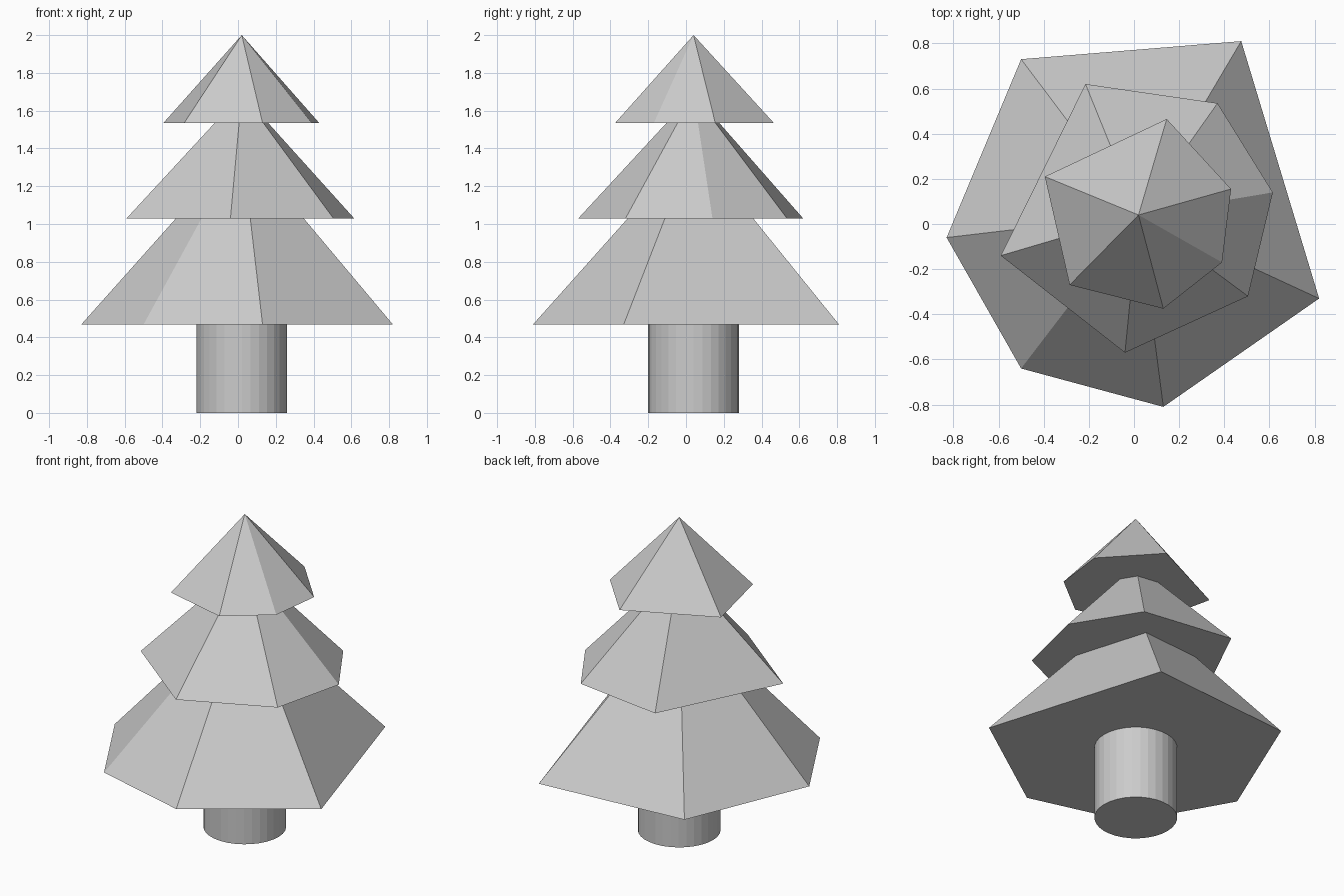
import bpy
import bmesh
from mathutils import Vector

cube = bpy.data.objects.get("Cube")
if cube:
    bpy.data.objects.remove(cube, do_unlink=True)

AXIS = Vector((0.02, 0.04))  # shared centre line of trunk and tiers

grey = bpy.data.materials.new("light_grey")
grey.use_nodes = True
colour = (0.6, 0.6, 0.6, 1)
grey.diffuse_color = colour
grey.node_tree.nodes["Principled BSDF"].inputs["Base Color"].default_value = colour


def add_object(name, bm):
    bmesh.ops.recalc_face_normals(bm, faces=bm.faces)
    mesh = bpy.data.meshes.new(name)
    bm.to_mesh(mesh)
    bm.free()
    mesh.materials.append(grey)
    obj = bpy.data.objects.new(name, mesh)
    bpy.context.collection.objects.link(obj)
    return obj


def add_tier(name, base_z, tip_z, outline):
    """Closed pyramid over an uneven six-sided base."""
    bm = bmesh.new()
    base = [bm.verts.new((x, y, base_z)) for x, y in outline]
    tip = bm.verts.new((AXIS.x, AXIS.y, tip_z))
    bm.faces.new(base)
    for a, b in zip(base, base[1:] + base[:1]):
        bm.faces.new((a, b, tip))
    return add_object(name, bm)


# Trunk: faceted cylinder running up into the lowest tier
bm = bmesh.new()
bmesh.ops.create_cone(bm, cap_ends=True, segments=32, radius1=0.24,
                      radius2=0.24, depth=0.5)
bmesh.ops.translate(bm, verts=bm.verts, vec=(AXIS.x, AXIS.y, 0.25))
add_object("trunk", bm)

# Foliage tiers
add_tier("lower_foliage", 0.468, 1.42,
         [(-0.83, -0.06), (-0.5, -0.64), (0.13, -0.81),
          (0.82, -0.33), (0.475, 0.81), (-0.5, 0.73)])
add_tier("middle_foliage", 1.03, 1.69,
         [(-0.59, -0.14), (-0.04, -0.57), (0.505, -0.32),
          (0.615, 0.14), (0.37, 0.535), (-0.215, 0.62)])
add_tier("upper_foliage", 1.535, 2.0,
         [(-0.395, 0.21), (-0.285, -0.27), (0.13, -0.375),
          (0.39, -0.17), (0.43, 0.155), (0.145, 0.465)])
